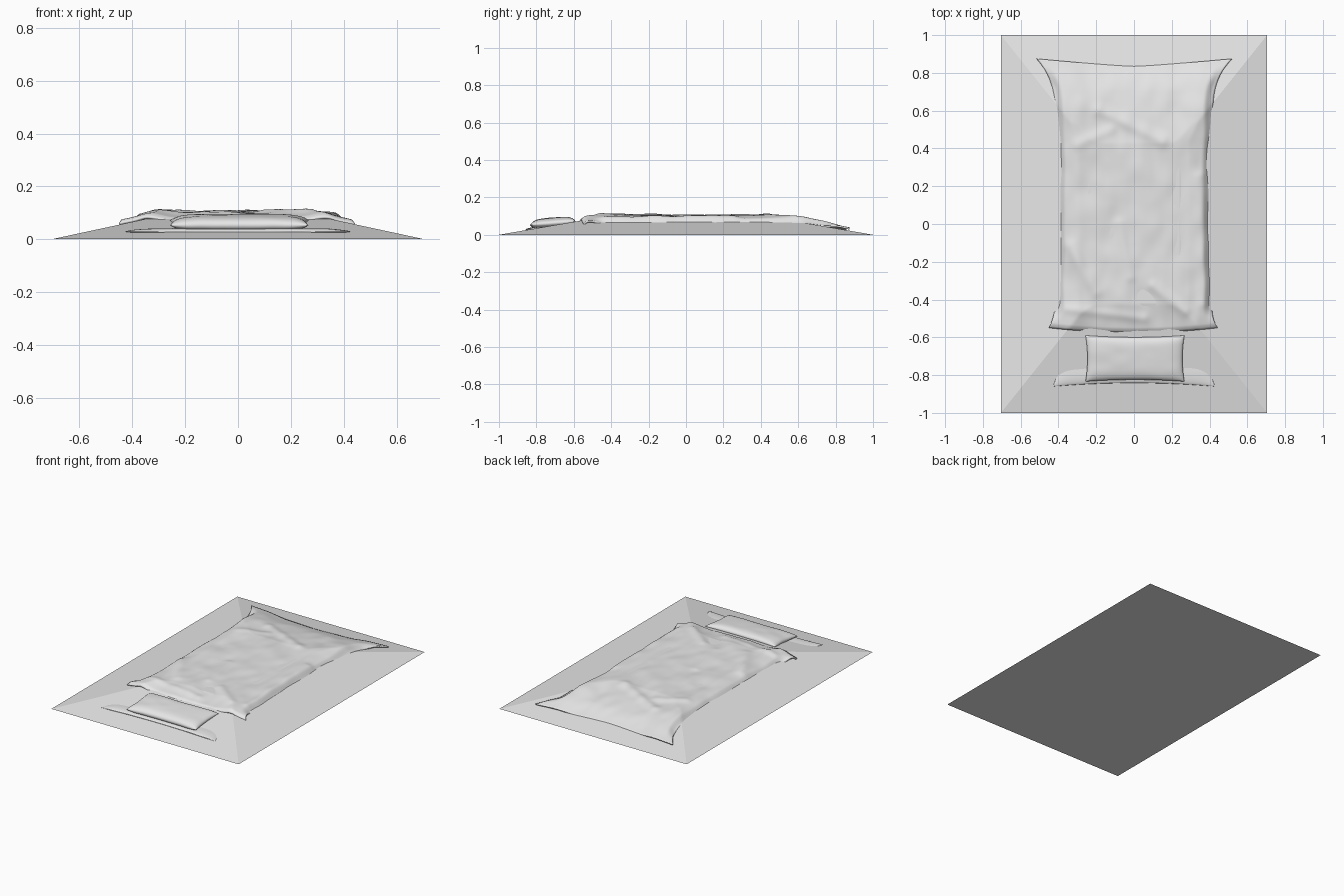
import bpy, bmesh, math
from mathutils import Vector, noise

if "Cube" in bpy.data.objects:
    bpy.data.objects.remove(bpy.data.objects["Cube"], do_unlink=True)

grey = bpy.data.materials.new("light_grey")
grey.use_nodes = True
grey.diffuse_color = (0.8, 0.8, 0.8, 1)
grey.node_tree.nodes["Principled BSDF"].inputs["Base Color"].default_value = (0.8, 0.8, 0.8, 1)

BASE_X, BASE_Y = 0.705, 1.0
TOP_X, TOP_Y, TOP_Z = 0.24, 0.42, 0.1


def finish(name, bm, smooth=True):
    bmesh.ops.recalc_face_normals(bm, faces=bm.faces)
    mesh = bpy.data.meshes.new(name)
    bm.to_mesh(mesh)
    bm.free()
    mesh.materials.append(grey)
    obj = bpy.data.objects.new(name, mesh)
    bpy.context.collection.objects.link(obj)
    if smooth:
        mesh.shade_smooth()
    return obj


def mound_height(x, y):
    return TOP_Z * min(1, (BASE_X - abs(x)) / (BASE_X - TOP_X),
                       (BASE_Y - abs(y)) / (BASE_Y - TOP_Y))


def step(a, b, t):
    t = max(0, min(1, (t - a) / (b - a)))
    return t * t * (3 - 2 * t)


# Flat-topped mound
bm = bmesh.new()
bmesh.ops.create_cube(bm, size=2)
for v in bm.verts:
    top = v.co.z > 0
    v.co.x *= TOP_X if top else BASE_X
    v.co.y *= TOP_Y if top else BASE_Y
    v.co.z = TOP_Z if top else 0
finish("mound", bm, smooth=False)

# Long folds in the blanket: start, end, height, width
folds = [
    ((-0.18, 0.60), (0.15, 0.44), 0.010, 0.035),
    ((-0.30, 0.42), (-0.12, 0.50), 0.006, 0.03),
    ((-0.08, 0.00), (-0.02, -0.28), 0.007, 0.03),
    ((-0.34, -0.12), (-0.20, -0.36), 0.008, 0.035),
    ((0.10, -0.33), (0.27, -0.46), 0.008, 0.03),
    ((0.35, 0.25), (0.37, -0.42), 0.008, 0.03),
    ((-0.35, -0.45), (0.05, -0.50), 0.006, 0.025),
]


def fold_height(x, y):
    p, total = Vector((x, y)), 0
    for a, b, height, width in folds:
        a, b = Vector(a), Vector(b)
        t = max(0, min(1, (p - a).dot(b - a) / (b - a).length_squared))
        total += height * math.exp(-((p - a.lerp(b, t)).length / width) ** 2)
    return total


# Rumpled blanket lying over the mound, flared at its four corners
bm = bmesh.new()
bmesh.ops.create_grid(bm, x_segments=90, y_segments=150, size=1)
for vert in bm.verts:
    u, v = vert.co.x, vert.co.y
    front = -0.575 + 0.025 * u * u
    back = 0.835 + 0.04 * abs(u) ** 1.3
    y = front + (back - front) * (v + 1) / 2
    width = 0.41 + 0.10 * math.exp((y - 0.87) / 0.11) + 0.045 * math.exp(-(y + 0.56) / 0.07)
    width += 0.012 * noise.noise(Vector((u, y * 5, 3)))
    x = u * width
    rise = 0.005 + 0.012 * step(0.45, 0.8, abs(u)) + 0.015 * step(0.4, 0.68, y)
    rise -= 0.020 * step(0.70, 0.87, y) * (1 - 0.3 * abs(u))
    ripple = 0.008 * noise.noise(Vector((x * 6, y * 5, 0)))
    ripple += 0.004 * noise.noise(Vector((x * 14, y * 9, 5)))
    calm = 1 - 0.75 * step(0.7, 0.85, y)
    side = step(0.88, 1, abs(u)) * (1 - step(0.72, 0.84, y)) * step(-0.52, -0.42, y)
    edge = 0.010 * step(0.97, 1, -v)
    z = min(mound_height(x, y) + rise, 0.104)
    z += (ripple + fold_height(x, y)) * calm - 0.03 * side - edge
    vert.co = (x, y, z)
blanket = finish("blanket", bm)
thick = blanket.modifiers.new("thickness", "SOLIDIFY")
thick.thickness = 0.01
thick.offset = -1


# Soft cushion with drawn-out corners, made of two domed halves
def cushion(name, half, centre, pinch, tilt=0):
    bm = bmesh.new()
    for sign in (1, -1):
        made = bmesh.ops.create_grid(bm, x_segments=48, y_segments=28, size=1)
        for vert in made["verts"]:
            u, v = vert.co.x, vert.co.y
            # Crowd the rows at the rim for a rounded edge
            u, v = math.sin(u * math.pi / 2), math.sin(v * math.pi / 2)
            dome = (max(0, 1 - u ** 6) * max(0, 1 - v ** 4)) ** 0.5
            x = half[0] * u * (1 - pinch * 0.5 * (1 - v * v))
            y = half[1] * v * (1 - pinch * (1 - u * u))
            z = sign * half[2] * dome + 0.002 * noise.noise(Vector((u * 3, v * 2, 1)))
            vert.co = (centre[0] + x, centre[1] + y, centre[2] + z + y * tilt)
    bmesh.ops.remove_doubles(bm, verts=bm.verts, dist=0.0001)
    return finish(name, bm)


cushion("pillow", (0.262, 0.122, 0.03), (0.005, -0.712, 0.062), 0.08, 0.08)
cushion("under_sheet", (0.43, 0.13, 0.013), (0, -0.73, 0.029), 0.14)
